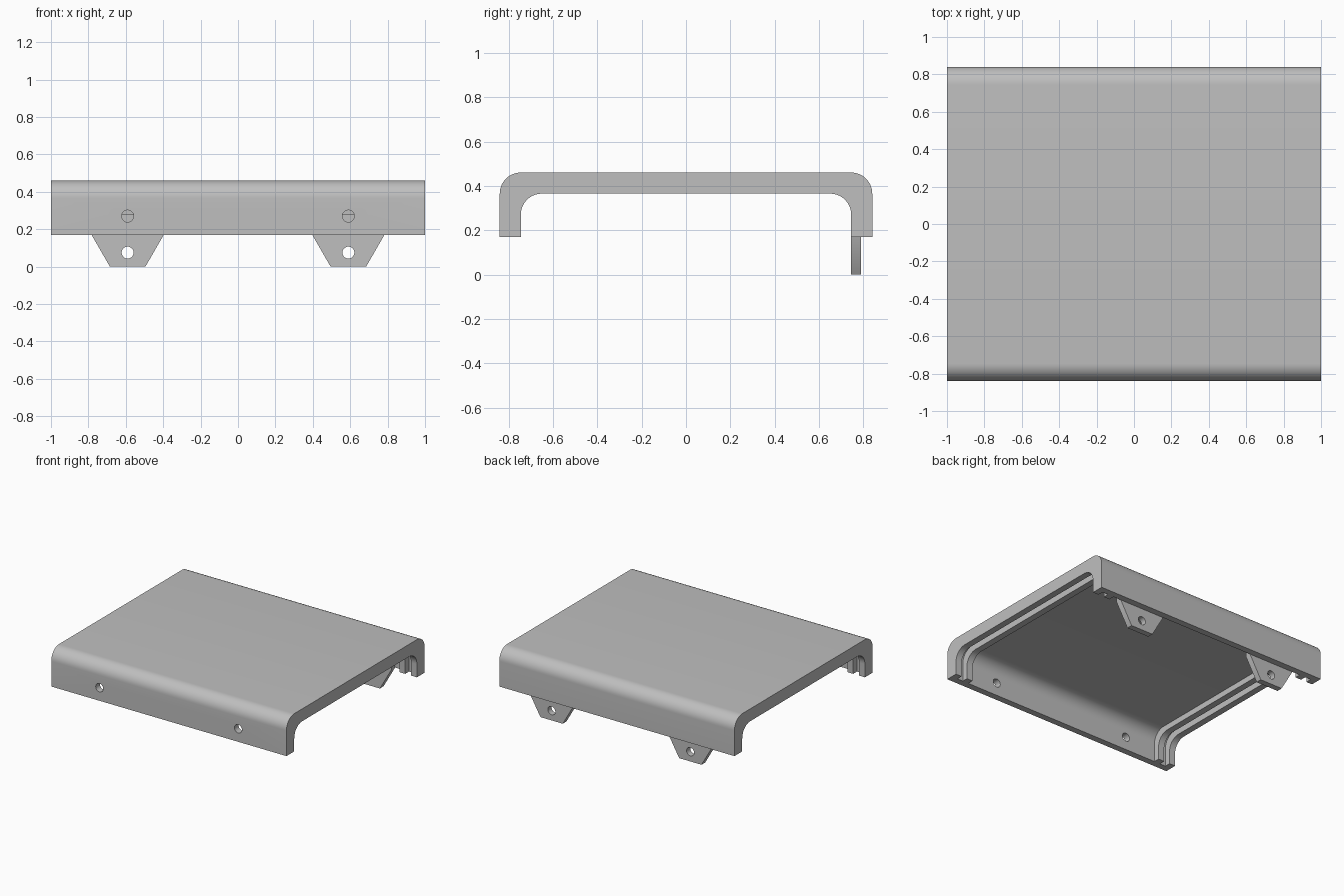
import bpy, bmesh, math

old = bpy.data.objects.get("Cube")
if old:
    bpy.data.objects.remove(old, do_unlink=True)

grey = bpy.data.materials.new("plain grey")
grey.use_nodes = True
COLOUR = (0.52, 0.52, 0.52, 1)
grey.diffuse_color = COLOUR
grey.node_tree.nodes["Principled BSDF"].inputs["Base Color"].default_value = COLOUR

HALF_DEPTH, TOP, BOTTOM, RADIUS = 0.84, 0.46, 0.17, 0.095
THICK, THIN = 0.095, 0.05
SIDE_X, HOLE_R = 0.59, 0.032


def arch(half, top, bottom, radius, steps=12):
    """Rounded arch outline in (y, z), from the front foot to the back foot."""
    pts = [(-half, bottom)]
    for side, start in ((-1, math.pi), (1, math.pi / 2)):
        for i in range(steps + 1):
            a = start - math.pi / 2 * i / steps
            pts.append((side * (half - radius) + radius * math.cos(a),
                        top - radius + radius * math.sin(a)))
    return pts + [(half, bottom)]


def prism(name, points, offset):
    """Extrude a closed outline of 3D points by an offset."""
    bm = bmesh.new()
    face = bm.faces.new([bm.verts.new(p) for p in points])
    new = bmesh.ops.extrude_face_region(bm, geom=[face])["geom"]
    bmesh.ops.translate(bm, vec=offset,
                        verts=[v for v in new if isinstance(v, bmesh.types.BMVert)])
    bmesh.ops.recalc_face_normals(bm, faces=bm.faces)
    mesh = bpy.data.meshes.new(name)
    bm.to_mesh(mesh)
    bm.free()
    mesh.materials.append(grey)
    obj = bpy.data.objects.new(name, mesh)
    bpy.context.collection.objects.link(obj)
    return obj


def along_x(name, outline, x0, x1):
    return prism(name, [(x0, y, z) for y, z in outline], (x1 - x0, 0, 0))


def hole_cutter(x, y, z):
    ring = [(x + HOLE_R * math.cos(a), y - 0.1, z + HOLE_R * math.sin(a))
            for a in (math.tau * i / 32 for i in range(32))]
    return prism("hole_cutter", ring, (0, 0.2, 0))


def activate(obj):
    bpy.ops.object.select_all(action='DESELECT')
    obj.select_set(True)
    bpy.context.view_layer.objects.active = obj


def cut(obj, cutter):
    cutter.hide_render = True
    mod = obj.modifiers.new("cut", 'BOOLEAN')
    mod.operation, mod.solver, mod.object = 'DIFFERENCE', 'EXACT', cutter
    activate(obj)
    bpy.ops.object.modifier_apply(modifier=mod.name)
    bpy.data.objects.remove(cutter, do_unlink=True)


# Arched cover with the thickness of its end ribs
outer = arch(HALF_DEPTH, TOP, BOTTOM, RADIUS)
inner = arch(HALF_DEPTH - THICK, TOP - THICK, BOTTOM, RADIUS)
cover = along_x("cover", outer + inner[::-1], -1, 1)

# Thin middle bay, and a groove between the two ribs at each end
recess = arch(HALF_DEPTH - THIN, TOP - THIN, BOTTOM - 0.1, RADIUS)
for x0, x1 in ((-0.85, 0.85), (-0.95, -0.9), (0.9, 0.95)):
    cut(cover, along_x("recess_cutter", recess, x0, x1))

# Screw holes in the front wall
for s in (-1, 1):
    cut(cover, hole_cutter(s * SIDE_X, -HALF_DEPTH, 0.27))

# Tapered mounting tabs inside the back wall
tabs = []
for s, side in ((-1, "right"), (1, "left")):
    half = [(0.095, 0), (0.193, BOTTOM), (0.193, 0.28)]
    outline = half + [(-x, z) for x, z in reversed(half)]
    tab = prism(side + "_mounting_tab",
                [(s * SIDE_X + x, HALF_DEPTH - THICK, z) for x, z in outline],
                (0, THICK - THIN, 0))
    cut(tab, hole_cutter(s * SIDE_X, HALF_DEPTH - THICK, 0.075))
    tabs.append(tab)

for obj in [cover] + tabs:
    activate(obj)
    bpy.ops.object.shade_smooth_by_angle(angle=math.radians(30))
